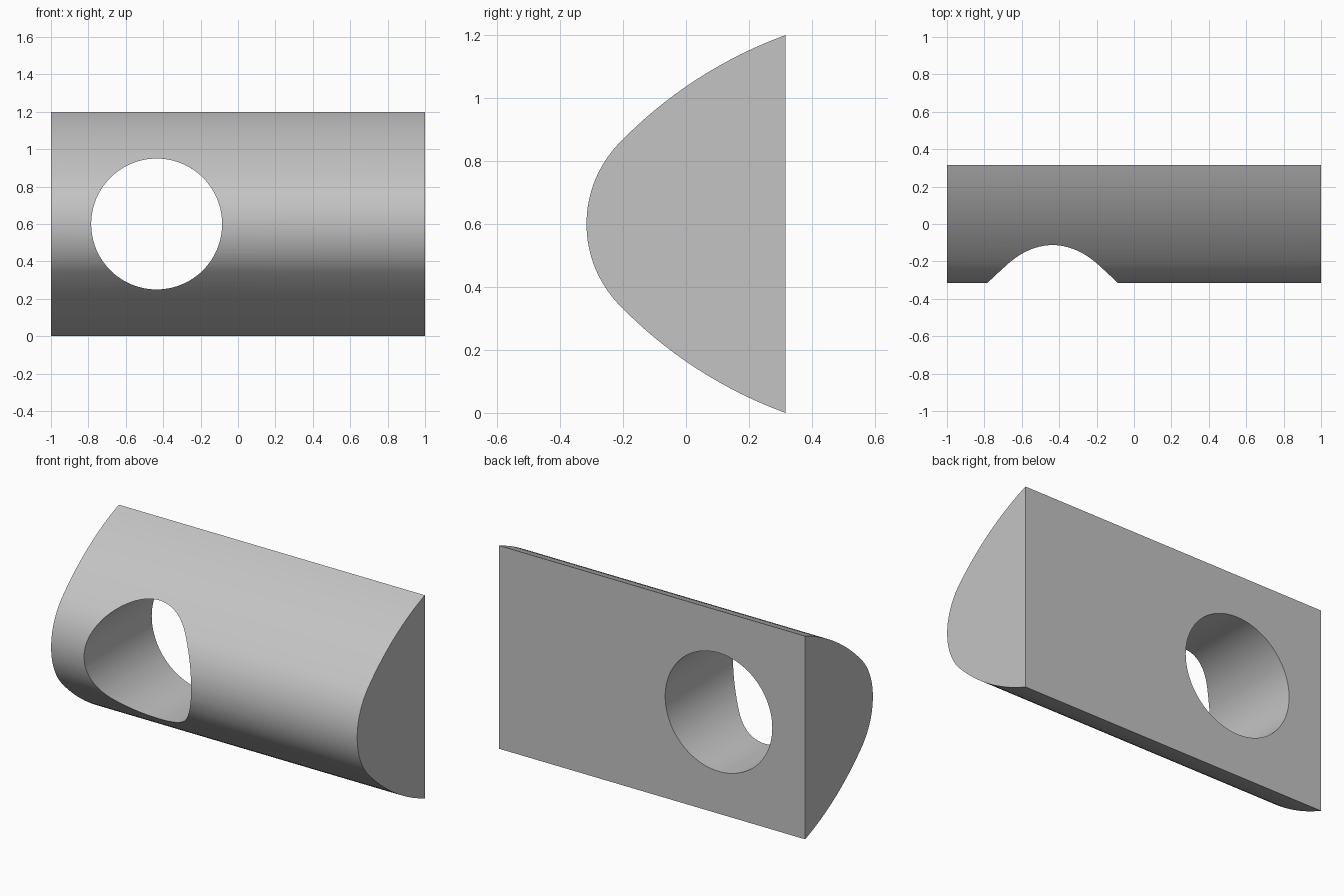
import bpy
import bmesh
from math import sin, cos, radians, pi
from mathutils import Vector

cube = bpy.data.objects.get("Cube")
if cube:
    bpy.data.objects.remove(cube, do_unlink=True)

grey = bpy.data.materials.new("light_grey")
grey.use_nodes = True
colour = (0.55, 0.55, 0.55, 1)
grey.diffuse_color = colour
grey.node_tree.nodes["Principled BSDF"].inputs["Base Color"].default_value = colour

HALF_LENGTH, BACK, MID = 1.0, 0.316, 0.6
NOSE_R, FLANK_R, JOIN = 0.37, 1.41, radians(44)


def half_profile():
    """Upper half as (y, height above middle): round nose, then a flatter flank."""
    pts = [Vector((-BACK + NOSE_R * (1 - cos(JOIN * i / 16)), NOSE_R * sin(JOIN * i / 16)))
           for i in range(17)]
    start, end = pts[-1], Vector((BACK, MID))
    chord = end - start
    normal = Vector((chord.y, -chord.x)).normalized()
    centre = (start + end) / 2 + normal * (FLANK_R ** 2 - chord.length_squared / 4) ** 0.5
    a, b = start - centre, end - centre
    for i in range(1, 17):
        pts.append(centre + a.lerp(b, i / 16).normalized() * FLANK_R)
    return pts


# Bullet-shaped block, extruded along x
upper = half_profile()
profile = upper[::-1] + [Vector((p.x, -p.y)) for p in upper[1:]]
bm = bmesh.new()
end_face = bm.faces.new([bm.verts.new((-HALF_LENGTH, p.x, MID + p.y)) for p in profile])
extruded = bmesh.ops.extrude_face_region(bm, geom=[end_face], use_keep_orig=True)
bmesh.ops.translate(bm, vec=(2 * HALF_LENGTH, 0, 0),
                    verts=[v for v in extruded["geom"] if isinstance(v, bmesh.types.BMVert)])
bmesh.ops.recalc_face_normals(bm, faces=bm.faces)
mesh = bpy.data.meshes.new("curved_block")
bm.to_mesh(mesh)
bm.free()
block = bpy.data.objects.new("curved_block", mesh)
bpy.context.collection.objects.link(block)
mesh.materials.append(grey)

# Round through hole
bpy.ops.mesh.primitive_cylinder_add(vertices=96, radius=0.35, depth=2,
                                    location=(-0.435, 0, MID), rotation=(pi / 2, 0, 0))
cutter = bpy.context.object
cutter.name = "hole_cutter"
cutter.data.materials.append(grey)
hole = block.modifiers.new("hole", "BOOLEAN")
hole.operation = "DIFFERENCE"
hole.solver = "EXACT"
hole.object = cutter

bpy.ops.object.select_all(action="DESELECT")
block.select_set(True)
bpy.context.view_layer.objects.active = block
bpy.ops.object.modifier_apply(modifier=hole.name)
bpy.data.objects.remove(cutter, do_unlink=True)
bpy.ops.object.shade_smooth_by_angle(angle=radians(30))
